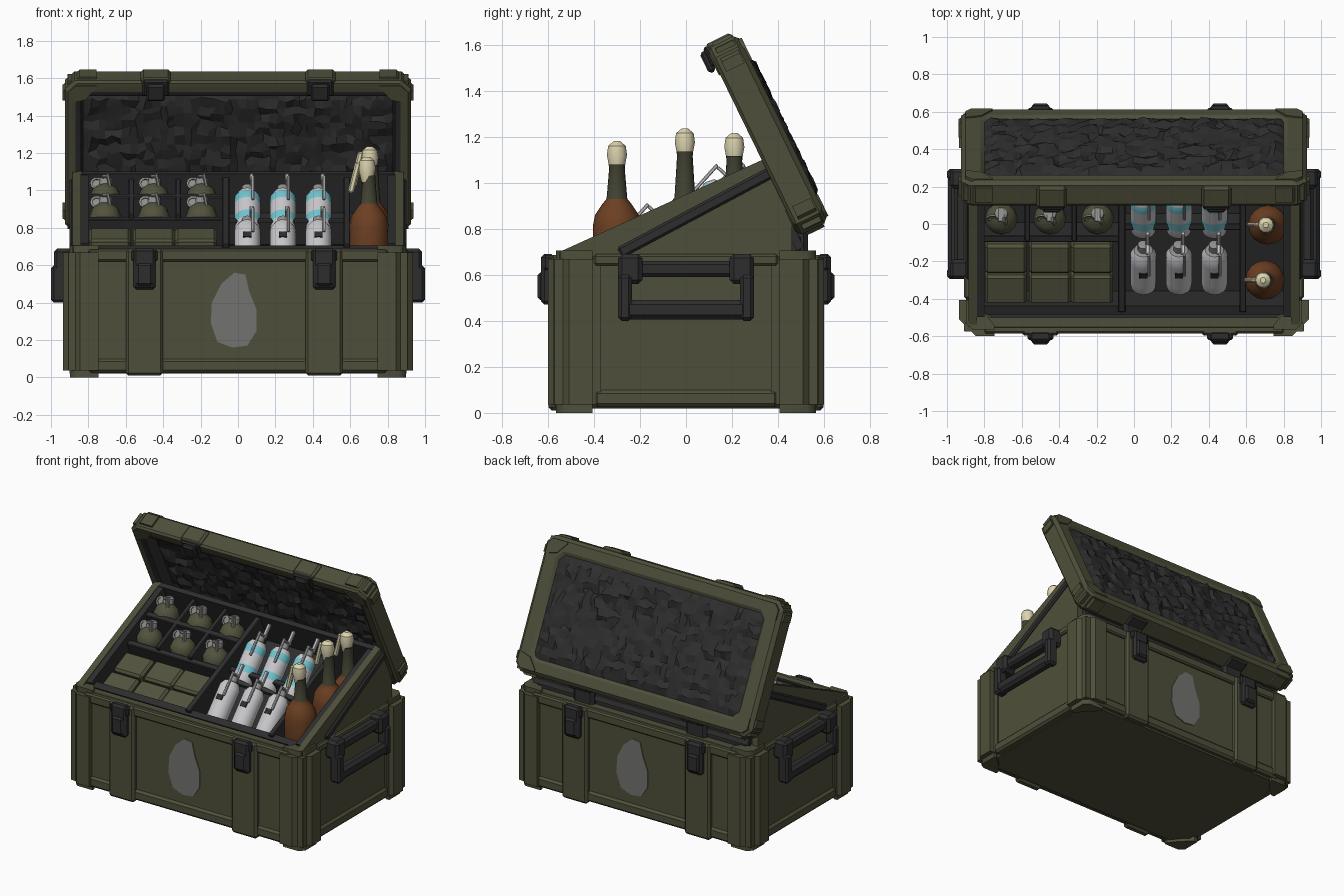
import bpy, bmesh, math, random
from mathutils import Matrix, Vector

if "Cube" in bpy.data.objects:
    bpy.data.objects.remove(bpy.data.objects["Cube"])

random.seed(4)
T, I = Matrix.Translation, Matrix()
R = lambda deg, ax: Matrix.Rotation(math.radians(deg), 4, ax)


def mat(name, r, g, b):
    m = bpy.data.materials.new(name)
    m.diffuse_color = (r, g, b, 1)
    m.use_nodes = True
    m.node_tree.nodes["Principled BSDF"].inputs["Base Color"].default_value = m.diffuse_color
    return m


OLIVE = mat("olive paint", .078, .078, .043)
DARK = mat("dark rubber", .027, .027, .028)
MOSS = mat("moss green", .085, .085, .047)
GREY = mat("patch grey", .17, .17, .16)
STEEL = mat("steel", .27, .27, .26)
WHITE = mat("can white", .58, .58, .6)
CYAN = mat("cyan", .17, .56, .64)
BROWN = mat("brown bottle", .15, .05, .016)
GLASS = mat("dark glass", .05, .052, .03)
CREAM = mat("cream cloth", .72, .66, .43)


def finish(name, bm, mats, M=I, angle=30, recalc=True):
    if recalc:
        bmesh.ops.recalc_face_normals(bm, faces=bm.faces)
    bm.transform(M)
    me = bpy.data.meshes.new(name)
    bm.to_mesh(me)
    bm.free()
    for m in mats:
        me.materials.append(m)
    me.shade_smooth()
    me.set_sharp_from_angle(angle=math.radians(angle))
    ob = bpy.data.objects.new(name, me)
    bpy.context.collection.objects.link(ob)
    return ob


def box(name, x, y, z, m, M=I, bevel=.01):
    """Box from (min, max) ranges, chamfered."""
    bm = bmesh.new()
    bmesh.ops.create_cube(bm, size=1)
    for v in bm.verts:
        v.co = [r[0] + (c + .5) * (r[1] - r[0]) for c, r in zip(v.co, (x, y, z))]
    if bevel:
        bmesh.ops.bevel(bm, geom=bm.edges[:], offset=bevel, segments=1, affect='EDGES')
    return finish(name, bm, [m], M)


def prism(name, pts, h0, h1, m, M=I, bevel=0):
    bm = bmesh.new()
    a = [bm.verts.new((p[0], p[1], h0)) for p in pts]
    b = [bm.verts.new((p[0], p[1], h1)) for p in pts]
    bm.faces.new(a)
    bm.faces.new(b)
    for i in range(len(pts)):
        j = (i + 1) % len(pts)
        bm.faces.new((a[i], a[j], b[j], b[i]))
    if bevel:
        bmesh.ops.bevel(bm, geom=bm.edges[:], offset=bevel, segments=2, affect='EDGES')
    return finish(name, bm, [m], M)


def skin(name, rings, mats, M, angle):
    """Join rings of points and cap both ends; one material per band."""
    bm = bmesh.new()
    used = list(dict.fromkeys(mats))
    loops = [[bm.verts.new(p) for p in ring] for ring in rings]
    bm.faces.new(loops[0]).material_index = used.index(mats[0])
    bm.faces.new(loops[-1]).material_index = used.index(mats[-1])
    for k in range(len(loops) - 1):
        a, b = loops[k], loops[k + 1]
        for i in range(len(a)):
            j = (i + 1) % len(a)
            bm.faces.new((a[i], a[j], b[j], b[i])).material_index = used.index(mats[k])
    return finish(name, bm, used, M, angle)


def tub(name, rows, M=I):
    """Chamfered rectangular rings (half x, half y, chamfer, z, material)."""
    rings = []
    for hx, hy, c, z, _ in rows:
        rings.append([(hx, hy - c, z), (hx - c, hy, z), (c - hx, hy, z), (-hx, hy - c, z),
                      (-hx, c - hy, z), (c - hx, -hy, z), (hx - c, -hy, z), (hx, c - hy, z)])
    return skin(name, rings, [r[4] for r in rows], M, 25)


def lathe(name, rows, M=I, n=16):
    """Turned shape from (radius, z, material)."""
    rings = [[(r * math.cos(a), r * math.sin(a), z) for a in (2 * math.pi * i / n for i in range(n))]
             for r, z, _ in rows]
    return skin(name, rings, [r[2] for r in rows], M, 40)


def corner_guards(name, x, y, t, c, z0, z1, M=I, bevel=.036):
    for sx in (-1, 1):
        for sy in (-1, 1):
            L = [(x[0], y[1]), (x[1] - c, y[1]), (x[1], y[1] - c), (x[1], y[0]),
                 (x[1] - t, y[0]), (x[1] - t, y[1] - t), (x[0], y[1] - t)]
            prism(name, [(sx * a, sy * b) for a, b in L], z0, z1, OLIVE, M, bevel)


def foam(name, hx, hy, M, nx=40, ny=16, amp=.034):
    """Rough padded panel."""
    bm = bmesh.new()
    bmesh.ops.create_grid(bm, x_segments=nx, y_segments=ny, size=1)
    for v in bm.verts:
        edge = max(abs(v.co.x), abs(v.co.y)) > .99
        j = 0 if edge else .35
        v.co = ((v.co.x + random.uniform(-j, j) * 2 / nx) * hx,
                (v.co.y + random.uniform(-j, j) * 2 / ny) * hy,
                0 if edge else random.uniform(0, amp))
    finish(name, bm, [DARK], M, 12, False)


# ---- case body
tub("case_body", [(.85, .53, .05, .02, OLIVE), (.89, .565, .05, .06, OLIVE), (.89, .565, .05, .67, OLIVE),
                  (.875, .55, .05, .69, OLIVE), (.84, .5, .03, .69, DARK), (.84, .5, .03, .25, DARK)])
corner_guards("case_corner", (.71, .935), (.37, .6), .095, .055, 0, .705)
PATCH = [(-.02, .56), (.04, .55), (.06, .46), (.10, .36), (.10, .25), (.05, .17), (-.03, .16),
         (-.11, .19), (-.145, .29), (-.14, .40), (-.09, .50)]
for turn, side in ((0, "front"), (180, "back")):
    S = R(turn, 'Z')
    box(side + "_top_lip", (-.8, .8), (-.585, -.53), (.62, .685), OLIVE, S)
    box(side + "_bottom_lip", (-.8, .8), (-.58, -.53), (.025, .1), OLIVE, S, .015)
    prism(side + "_patch", PATCH, .565, .571, GREY, S @ R(90, 'X'))
    for x in (-.5, .46):
        x = x if turn == 0 else -x
        box(side + "_rib", (x - .1, x + .1), (-.597, -.54), (.01, .685), OLIVE, S, .015)
        box(side + "_latch", (x - .06, x + .06), (-.63, -.57), (.47, .69), DARK, S, .015)
        box(side + "_latch_tab", (x - .045, x + .045), (-.645, -.6), (.49, .61), DARK, S, .012)
        box(side + "_latch_cap", (x - .07, x + .07), (-.62, -.57), (.62, .685), DARK, S, .01)

# ---- side handles
for turn in (0, 180):
    S = R(turn, 'Z')
    box("side_top_lip", (.85, .908), (-.4, .4), (.64, .69), OLIVE, S)
    box("side_bottom_lip", (.8, .905), (-.4, .4), (.025, .1), OLIVE, S, .015)
    box("handle_bar", (.88, .96), (-.27, .27), (.59, .66), DARK, S, .015)
    box("handle_grip", (.92, .995), (-.27, .27), (.405, .49), DARK, S, .02)
    for s in (-1, 1):
        y = sorted((s * .19, s * .295))
        box("handle_bracket", (.88, .985), y, (.56, .69), DARK, S, .018)
        y = sorted((s * .235, s * .295))
        box("handle_arm", (.92, 1), y, (.4, .6), DARK, S, .015)

# ---- sloping tray: local y runs up the slope, local z is its normal
TRAY = T((0, -.5, .722)) @ R(24.4, 'X')
STRIP = T((0, -.5, .667)) @ R(28, 'X')
YZX = Matrix(((0, 0, 1, 0), (1, 0, 0, 0), (0, 1, 0, 0), (0, 0, 0, 1)))
WEDGE = [(-.55, .6), (-.55, .699), (.34, 1.103), (.46, .86), (.46, .6)]
for s in (-1, 1):
    prism("tray_side", WEDGE, s * .84, s * .885, OLIVE, YZX)
    box("tray_side_strip", sorted((s * .87, s * .9)), (.2, .95), (-.1, -.05), DARK, STRIP)
    box("tray_inner_rim", sorted((s * .8, s * .845)), (0, .92), (-.3, -.005), DARK, TRAY, 0)
box("tray_floor", (-.84, .84), (.02, .92), (-.26, -.23), DARK, TRAY, 0)
box("tray_back", (-.84, .84), (.885, .92), (-.42, 0), DARK, TRAY, 0)
box("tray_front", (-.84, .84), (.0, .05), (-.25, -.04), DARK, TRAY, 0)
box("tray_divider", (-.085, -.045), (.02, .91), (-.23, -.02), DARK, TRAY, .005)
box("tray_divider", (.565, .6), (.02, .91), (-.23, -.02), DARK, TRAY, .005)
for v, w in ((.435, -.055), (.675, -.03)):
    box("tray_row_divider", (-.82, -.06), (v - .02, v + .02), (-.23, w), DARK, TRAY, .005)
for x in (-.57, -.32):
    box("tray_cell_divider", (x - .015, x + .015), (.435, .91), (-.23, -.03), DARK, TRAY, .005)
box("can_divider", (-.06, .58), (.47, .51), (-.23, -.09), DARK, TRAY, .005)

# ---- packed bricks
for x in (-.685, -.45, -.225):
    for v in (.12, .3):
        box("brick", (x - .112, x + .112), (v - .085, v + .085), (-.22, -.085), MOSS, TRAY, .015)

# ---- round canisters with levers
for x in (-.71, -.45, -.195):
    for y, z in ((.03, .855), (.215, .955)):
        G = T((x, y, z)) @ R(-15, 'X')
        lathe("round_canister", [(.03, -.09, MOSS), (.075, -.055, MOSS), (.088, 0, MOSS), (.07, .05, MOSS),
                                 (.035, .075, STEEL), (.035, .11, STEEL), (.02, .12, STEEL)], G, 12)
        box("canister_lever", (-.018, .018), (-.05, .03), (.105, .122), STEEL, G, .004)
        box("canister_lever_drop", (.03, .046), (-.055, -.025), (.0, .12), STEEL, G @ R(-12, 'Y'), .004)
        lathe("canister_ring", [(.036, -.004, STEEL), (.036, .004, STEEL), (.024, .004, STEEL),
                                (.024, -.004, STEEL)], G @ T((-.045, -.02, .08)) @ R(80, 'X'), 10)

# ---- spray cans leaning back in two rows
for x in (.05, .24, .43):
    for y, z, a, b, label in ((-.33, .6, WHITE, WHITE, True), (-.03, .77, CYAN, CYAN, False)):
        C = T((x, y, z)) @ R(-42, 'X')
        lathe("can", [(.066, 0, WHITE), (.07, .02, WHITE), (.07, .06, a), (.07, .11, WHITE), (.07, .2, b),
                      (.07, .25, WHITE), (.05, .285, STEEL), (.03, .29, STEEL), (.03, .33, STEEL),
                      (.015, .335, STEEL)], C)
        box("can_lever", (.012, .034), (-.075, .015), (.325, .34), WHITE, C, .004)
        box("can_lever_arm", (.022, .038), (-.09, -.074), (.17, .34), WHITE, C, .004)
        box("can_lever_tip", (.012, .034), (-.012, .012), (.32, .42), WHITE, C, .004)
        if label:
            box("can_label", (-.022, .022), (-.074, -.06), (.14, .175), DARK, C, 0)

# ---- bottles with cloth stoppers: (y, stopper top, x, body drop)
for y, z, x, drop in ((-.3, 1.18, .7, 0), (-.005, 1.235, .715, .05), (.21, 1.215, .715, .05)):
    B = T((x, y, z))
    lathe("bottle", [(.09, -.68, BROWN), (.105, -.66, BROWN), (.105, -.37 - drop, BROWN),
                     (.095, -.32 - drop, BROWN), (.065, -.275 - drop, BROWN), (.045, -.25 - drop, GLASS),
                     (.034, -.12, GLASS), (.036, -.1, GLASS)], B)
    lathe("cloth_stopper", [(.03, -.135, CREAM), (.036, -.11, CREAM), (.046, -.06, CREAM), (.04, -.02, CREAM),
                            (.015, 0, CREAM)], B @ T((-.01, 0, 0)), 10)
    box("cloth_tail", (-.016, .016), (-.012, .012), (-.2, -.03), CREAM, B @ T((-.05, 0, 0)) @ R(14, 'Y'), .008)

# ---- open lid: local y runs up the lid, local z faces the inside
LID = T((0, .358, 1.208)) @ R(116, 'X')
tub("lid_frame", [(.79, .335, .04, -.058, DARK), (.8, .345, .04, -.058, OLIVE), (.82, .365, .05, -.072, OLIVE),
                  (.9, .43, .05, -.072, OLIVE), (.925, .452, .05, -.05, OLIVE), (.925, .452, .05, .06, OLIVE),
                  (.91, .44, .05, .074, OLIVE), (.87, .39, .03, .074, DARK), (.84, .36, .03, .06, DARK),
                  (.83, .35, .03, -.03, DARK)], LID)
corner_guards("lid_corner", (.72, .938), (.29, .466), .085, .055, -.08, .08, LID)
foam("lid_outer_padding", .8, .345, LID @ R(180, 'X') @ T((0, 0, .058)))
foam("lid_inner_padding", .83, .35, LID @ T((0, 0, -.02)))
for x in (-.44, .44):
    box("lid_latch_mount", (x - .08, x + .08), (.4, .472), (-.05, .08), OLIVE, LID, .015)
    box("lid_latch", (x - .07, x + .07), (.37, .464), (.06, .092), DARK, LID, .01)
    box("lid_latch_hook", (x - .05, x + .05), (.35, .45), (.08, .115), DARK, LID, .012)
    box("lid_hinge_plate", (x - .075, x + .075), (-.465, -.4), (-.04, .085), DARK, LID, .012)
    box("hinge", (x - .08, x + .08), (.4, .53), (.6, .84), DARK, I, .02)
box("hinge_bar", (-.82, .82), (.43, .5), (.62, .77), DARK)
